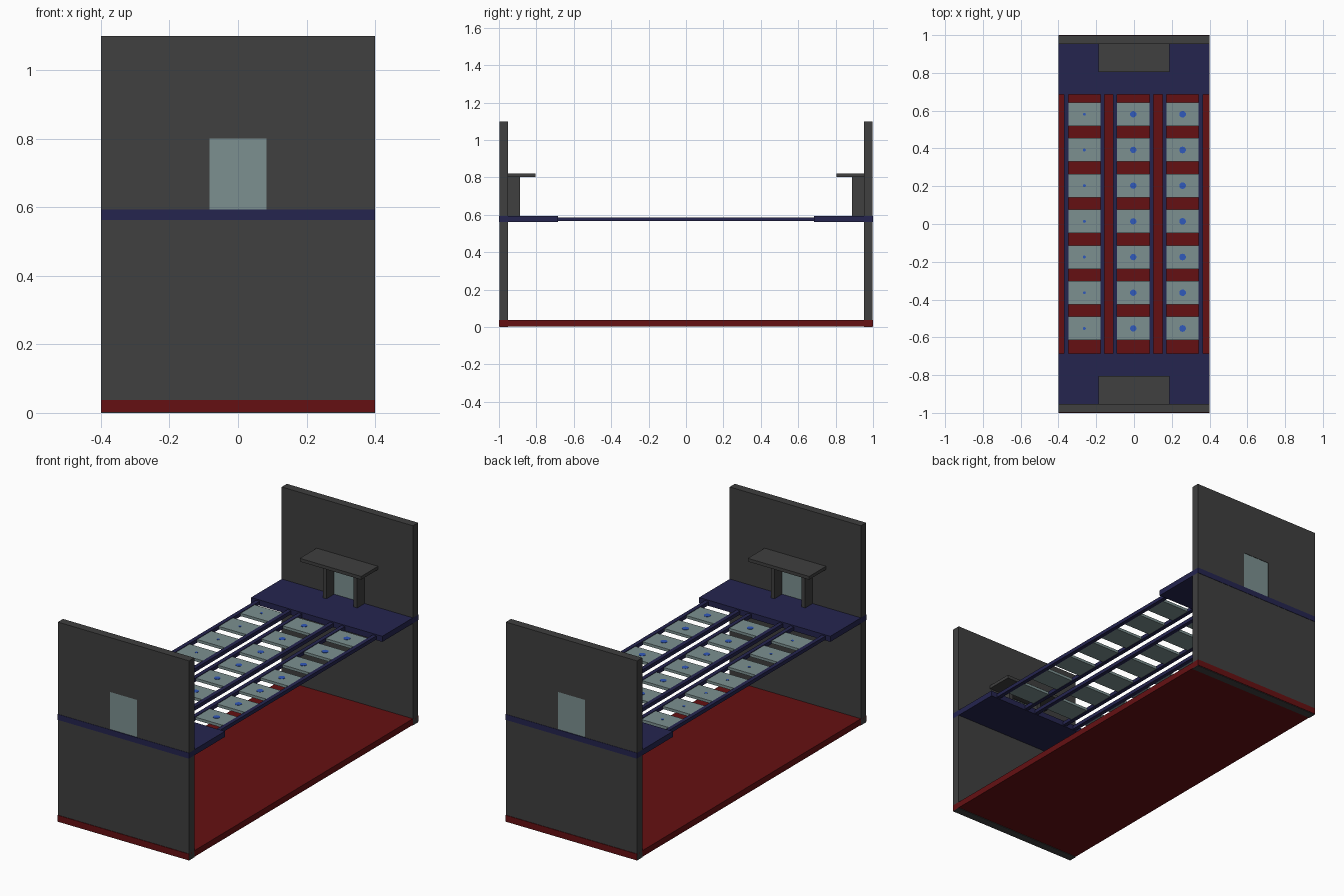
import bpy, bmesh

if "Cube" in bpy.data.objects:
    bpy.data.objects.remove(bpy.data.objects["Cube"])


def material(name, rgb):
    m = bpy.data.materials.new(name)
    m.diffuse_color = (*rgb, 1)
    m.use_nodes = True
    m.node_tree.nodes["Principled BSDF"].inputs["Base Color"].default_value = m.diffuse_color
    return m


GREY = material("dark_grey", (0.05, 0.05, 0.05))
BLUE = material("navy_blue", (0.018, 0.018, 0.078))
RED = material("deep_red", (0.13, 0.005, 0.006))
GLASS = material("pale_glass", (0.20, 0.28, 0.28))
LAMP = material("bright_blue", (0.03, 0.10, 0.50))


def finish(name, bm, mat):
    me = bpy.data.meshes.new(name)
    bm.to_mesh(me)
    bm.free()
    me.materials.append(mat)
    ob = bpy.data.objects.new(name, me)
    bpy.context.collection.objects.link(ob)
    return ob


def box(name, x0, x1, y0, y1, z0, z1, mat):
    bm = bmesh.new()
    bmesh.ops.create_cube(bm, size=1)
    for v in bm.verts:
        v.co.x = x0 if v.co.x < 0 else x1
        v.co.y = y0 if v.co.y < 0 else y1
        v.co.z = z0 if v.co.z < 0 else z1
    return finish(name, bm, mat)


# Ground floor slab
box("floor", -0.4, 0.4, -1.0, 1.0, 0.003, 0.037, RED)

# Both ends: wall in pieces around the doorway, platform, porch
for side, s in (("front", -1), ("back", 1)):
    def end(name, x0, x1, ya, yb, z0, z1, mat):
        box(f"{side}_{name}", x0, x1, min(s * ya, s * yb), max(s * ya, s * yb), z0, z1, mat)
    end("lower_wall", -0.4, 0.4, 0.952, 0.997, 0, 0.562, GREY)
    end("platform", -0.4, 0.4, 0.685, 0.999, 0.562, 0.593, BLUE)
    end("wall_left", -0.4, -0.083, 0.952, 0.997, 0.593, 1.1, GREY)
    end("wall_right", 0.083, 0.4, 0.952, 0.997, 0.593, 1.1, GREY)
    end("wall_above_door", -0.083, 0.083, 0.952, 0.997, 0.8, 1.1, GREY)
    end("door", -0.083, 0.083, 0.955, 0.995, 0.593, 0.8, GLASS)
    for post, p in (("left", -1), ("right", 1)):
        end(f"porch_post_{post}", min(p * 0.083, p * 0.105), max(p * 0.083, p * 0.105),
            0.888, 0.952, 0.593, 0.802, GREY)
    end("porch_roof", -0.187, 0.187, 0.805, 0.952, 0.802, 0.82, GREY)

# Bridges: three pairs of rails carrying stepping panels
for i, cx in enumerate((-0.263, -0.004, 0.257)):
    for edge, p in (("left", -1), ("right", 1)):
        rx = cx + p * 0.096
        box(f"bridge_{i + 1}_{edge}_rail", rx - 0.011, rx + 0.011, -0.687, 0.685, 0.566, 0.586, BLUE)
    for j in range(7):
        cy = 0.581 - 0.189 * j
        box(f"bridge_{i + 1}_panel_{j + 1}", cx - 0.086, cx + 0.086, cy - 0.062, cy + 0.062,
            0.568, 0.583, GLASS)
        # Small light marker on each panel
        bm = bmesh.new()
        r = (0.008, 0.017, 0.018)[i]
        bmesh.ops.create_cone(bm, cap_ends=True, segments=10, radius1=r, radius2=r, depth=0.002)
        bmesh.ops.translate(bm, verts=bm.verts, vec=(cx, cy, 0.5835))
        finish(f"bridge_{i + 1}_light_{j + 1}", bm, LAMP)
